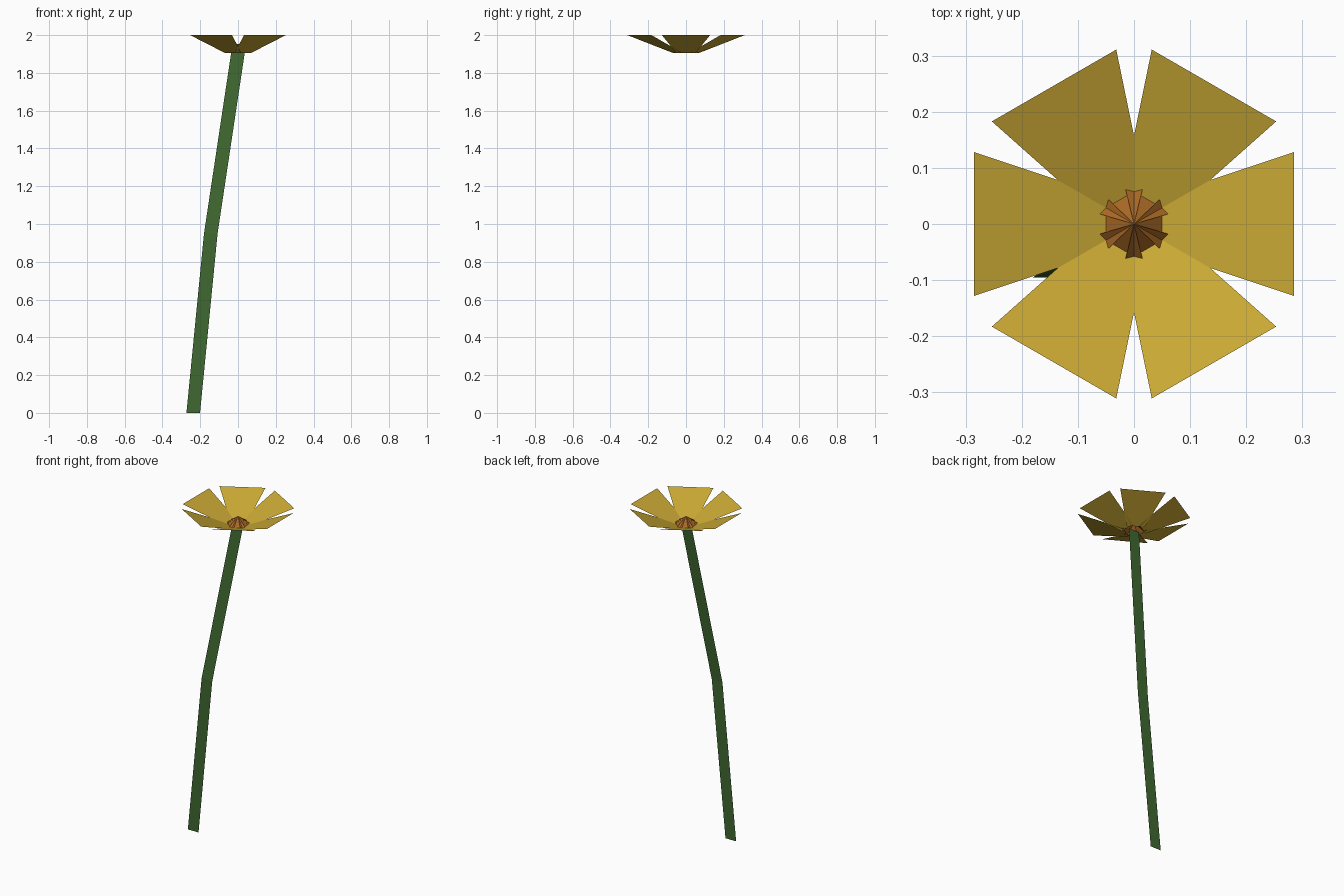
import bpy
from math import cos, sin, radians

if "Cube" in bpy.data.objects:
    bpy.data.objects.remove(bpy.data.objects["Cube"])


def material(name, rgb):
    m = bpy.data.materials.new(name)
    m.diffuse_color = (*rgb, 1)
    m.use_nodes = True
    m.node_tree.nodes["Principled BSDF"].inputs["Base Color"].default_value = m.diffuse_color
    return m


def mesh_object(name, verts, faces, mat):
    me = bpy.data.meshes.new(name)
    me.from_pydata(verts, [], faces)
    me.materials.append(mat)
    ob = bpy.data.objects.new(name, me)
    bpy.context.collection.objects.link(ob)
    return ob


def radial(name, profile, mat, count=6):
    """Repeat one flat blade around z; profile is [(radius, half_width, z)]."""
    verts, faces = [], []
    for k in range(count):
        a = radians(360 / count * k)
        start = len(verts)
        right, left = [], []
        for r, w, z in profile:
            for side, row in ((-w, right), (w, left)):
                if w == 0 and row is left:
                    continue  # a point needs one vertex only
                row.append(len(verts))
                verts.append((r * cos(a) - side * sin(a),
                              r * sin(a) + side * cos(a), z))
        faces.append(right + left[::-1])
    return mesh_object(name, verts, faces, mat)


yellow = material("petal_yellow", (0.60, 0.40, 0.035))
orange = material("centre_orange", (0.40, 0.14, 0.018))
green = material("stem_green", (0.05, 0.14, 0.03))

# Six flat petals, widening and rising outward
radial("petals", [(0.05, 0.05, 1.905), (0.285, 0.128, 2.0)], yellow)

# Pointed centre of six overlapping triangles
radial("flower_centre", [(0, 0, 1.955), (0.05, 0.048, 1.905)], orange)

# Stem: a flat bent ribbon
path = [(-0.237, -0.095, 0), (-0.144, -0.095, 0.95), (0, 0, 1.908)]
verts = [(x + s * 0.036, y, z) for x, y, z in path for s in (-1, 1)]
mesh_object("stem", verts, [(0, 1, 3, 2), (2, 3, 5, 4)], green)
